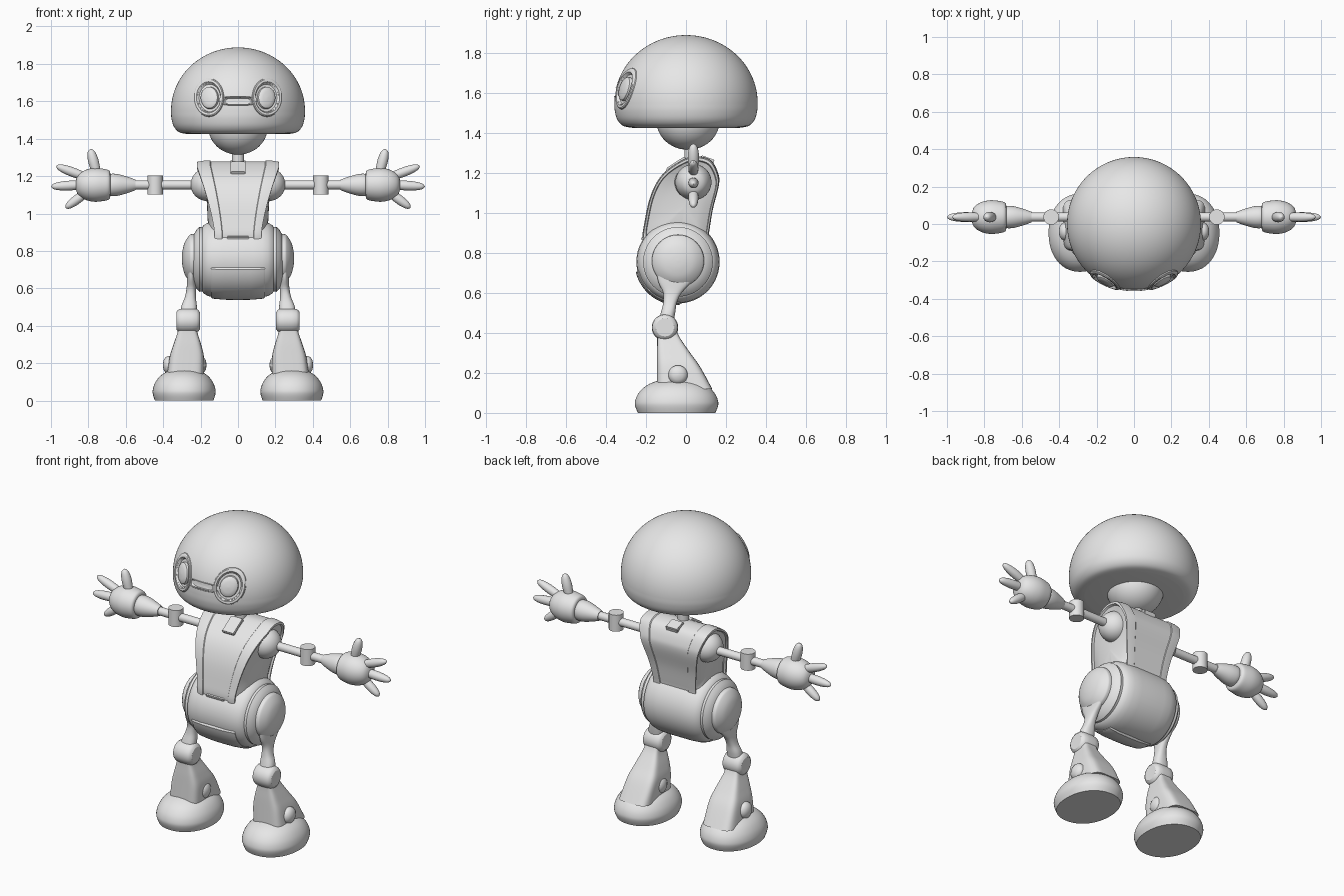
import bpy, bmesh, math
from mathutils import Vector, Matrix

if "Cube" in bpy.data.objects:
    bpy.data.objects.remove(bpy.data.objects["Cube"])

grey = bpy.data.materials.new("light grey")
grey.diffuse_color = (0.8, 0.8, 0.8, 1)
grey.use_nodes = True
grey.node_tree.nodes["Principled BSDF"].inputs["Base Color"].default_value = grey.diffuse_color


def finish(name, bm, angle=32):
    bmesh.ops.recalc_face_normals(bm, faces=bm.faces)
    me = bpy.data.meshes.new(name)
    bm.to_mesh(me)
    bm.free()
    me.shade_smooth()
    me.set_sharp_from_angle(angle=math.radians(angle))
    me.materials.append(grey)
    ob = bpy.data.objects.new(name, me)
    bpy.context.collection.objects.link(ob)
    return ob


def loft_bm(rings, cap_start=True, cap_end=True):
    bm = bmesh.new()
    rows = [[bm.verts.new(p) for p in ring] for ring in rings]
    n = len(rows[0])
    for a, b in zip(rows, rows[1:]):
        for i in range(n):
            j = (i + 1) % n
            bm.faces.new((a[i], a[j], b[j], b[i]))
    if cap_start:
        bm.faces.new(rows[0])
    if cap_end:
        bm.faces.new(rows[-1])
    return bm


def spline(pts, steps, closed=False):
    """Catmull-Rom curve through tuples of any length."""
    n, out = len(pts), []
    for i in range(n if closed else n - 1):
        idx = [i - 1, i, i + 1, i + 2]
        idx = [k % n if closed else min(max(k, 0), n - 1) for k in idx]
        p = [pts[k] for k in idx]
        for s in range(steps):
            t = s / steps
            out.append(tuple(0.5 * (2 * b + (c - a) * t + (2 * a - 5 * b + 4 * c - d) * t * t
                             + (3 * b - a - 3 * c + d) * t ** 3) for a, b, c, d in zip(*p)))
    return out if closed else out + [tuple(pts[-1])]


def lathe(name, prof, loc, axis=(0, 0, 1), seg=48):
    """Turn (distance along axis, radius) pairs around an axis."""
    m = Matrix.Translation(loc) @ Vector(axis).to_track_quat('Z', 'Y').to_matrix().to_4x4()
    rings = [[m @ Vector((r * math.cos(2 * math.pi * i / seg), r * math.sin(2 * math.pi * i / seg), t))
              for i in range(seg)] for t, r in prof]
    return finish(name, loft_bm(rings))


def oval(cx, cy, z, hx, hy, power=2.0, seg=56):
    out = []
    for i in range(seg):
        a = 2 * math.pi * i / seg
        c, s = math.cos(a), math.sin(a)
        out.append((cx + hx * math.copysign(abs(c) ** (2 / power), c),
                    cy + hy * math.copysign(abs(s) ** (2 / power), s), z))
    return out


def box(name, size, loc, tilt=0):
    bm = bmesh.new()
    m = Matrix.Translation(loc) @ Matrix.Rotation(math.radians(tilt), 4, 'X') @ Matrix.Diagonal((*size, 1))
    bmesh.ops.create_cube(bm, size=1, matrix=m)
    bmesh.ops.bevel(bm, geom=bm.edges[:], offset=0.004, segments=2, affect='EDGES')
    return finish(name, bm)


# Head shell: domed cap with openings for the eyes and the bridge slot
HR, HZ, HH = 0.358, 1.55, 0.338
prof = spline([(.27, 1.425), (.315, 1.435), (.343, 1.465), (.356, 1.51), (HR, HZ)], 5)
prof += [(max(HR * math.cos(k * math.pi / 180), .001), HZ + HH * math.sin(k * math.pi / 180))
         for k in range(1, 91)]
seg = 160
bm = loft_bm([[(r * math.cos(2 * math.pi * i / seg), r * math.sin(2 * math.pi * i / seg), z)
               for i in range(seg)] for r, z in [(.1, 1.427)] + prof])
holes = [(-.155, 1.62, .078, .1, 2, .74), (.155, 1.62, .078, .1, 2, .74), (0, 1.602, .078, .02, 4, .8)]


def in_hole(v):
    return v.co.y < 0 and any((abs((v.co.x - x) / rx) ** p + abs((v.co.z - z) / rz) ** p) ** (1 / p) < lim
                              for x, z, rx, rz, p, lim in holes)


bmesh.ops.delete(bm, geom=[f for f in bm.faces if any(in_hole(v) for v in f.verts)], context='FACES')
finish("head_shell", bm)


def on_head(x, z, depth):
    k = (z - HZ) / HH if z > HZ else 0
    y = -math.sqrt(HR * HR * (1 - k * k) - x * x)
    return Vector((x, y, z)) + depth * Vector((x, y, k * HR)).normalized()


# Eye rims with recessed lenses, and the bridge slot between them
eye = [(1.05, -.005), (1.0, .005), (.94, .008), (.82, .006), (.75, -.01), (.62, -.013),
       (.57, .0), (.5, .004), (.3, .006), (.01, .007)]
slot = [(1.3, -.003), (1.1, .003), (.85, -.014), (.01, -.015)]
for (x, z, rx, rz, p, _), rows, name in zip(holes, (eye, eye, slot), ("eye_left", "eye_right", "eye_bridge")):
    rings = [[on_head(q[0], q[1], d) for q in oval(x, z, 0, rx * s, rz * s, p)] for s, d in rows]
    finish(name, loft_bm(rings, cap_start=False))

# Neck
lathe("chin_bowl", [(1.46 - .145 * math.cos(a * math.pi / 24), max(.001, .158 * math.sin(a * math.pi / 24)))
                    for a in range(13)], (0, .01, 0))
lathe("neck", [(1.18, .032), (1.36, .032)], (0, .025, 0))
box("neck_collar_front", (.08, .11, .035), (0, -.045, 1.237), 33)
box("neck_collar_back", (.08, .07, .03), (0, .105, 1.262), -20)

# Torso: side profile widened towards the shoulders, with raised straps and rimmed sides
side = spline([(-.217, .87), (-.208, .95), (-.182, 1.07), (-.142, 1.16), (-.085, 1.222), (0, 1.273),
               (.06, 1.283), (.125, 1.262), (.16, 1.2), (.165, 1.14), (.135, 1.02), (.115, .9),
               (.1, .82), (-.05, .78), (-.19, .81)], 6, True)
CY, CZ = -.01, 1.03


def width(y, z):
    t = min(max((z - .88) / .38, 0), 1)
    return .125 + .095 * t ** 1.4 + (.015 if y > 0 else 0) * (1 - t)


# (profile scale, share of local width, inset)
cols = [(.98, 0, 0), (.98, .66, 0), (1, .68, 0), (.995, .84, 0), (.97, 1, 0), (.92, 1, 0), (.9, 1, .012)]
right = []
for s, share, inset in cols:
    right.append([(share * width(y, z) - inset, CY + s * (y - CY), CZ + s * (z - CZ)) for y, z in side])
for s in (.7, .5, .25, .01):
    right.append([(.165 + (width(y, z) - .177) * s ** 2, CY + s * (y - CY), CZ + s * (z - CZ)) for y, z in side])
left = [[(-x, y, z) for x, y, z in ring] for ring in reversed(right[1:])]
finish("torso", loft_bm(left + right), 25)

# Pelvis barrel, lower front plate and belly tab
half = [(0, .208), (.08, .208), (.13, .204), (.16, .196), (.185, .182), (.19, .173), (.2, .172),
        (.205, .174), (.222, .158), (.235, .135), (.243, .11), (.245, .05)]
lathe("pelvis", [(-t, r) for t, r in reversed(half[1:])] + half, (0, -.04, .755), (1, 0, 0), 72)
rings = []
for k in range(25):
    a = math.radians(180 + 11 + 84 * k / 24)
    drop = .012 if k in (0, 24) else 0
    section = [(-.14, .185), (-.145, .204 - drop), (-.135, .21 - drop), (-.07, .216 - drop), (0, .217 - drop)]
    section += [(-x, r) for x, r in reversed(section[:-1])]
    rings.append([(x, -.04 + r * math.cos(a), .755 + r * math.sin(a)) for x, r in section])
finish("pelvis_plate", loft_bm(rings))
box("belly_tab", (.12, .02, .014), (0, -.215, .872), 15)

ball = [(-math.cos(k * math.pi / 20), max(.01, math.sin(k * math.pi / 20))) for k in range(21)]
finger = spline([(0, .8), (.45, 1), (.75, .88), (.93, .55), (1, .03)], 4)

for sx, tag in ((-1, "left"), (1, "right")):
    ax = (sx, 0, 0)
    AY, AZ = .037, 1.153
    # Arm
    lathe("shoulder_" + tag, [(t * .088, r * .088) for t, r in ball], (sx * .165, .03, 1.155), ax)
    lathe("arm_rod_" + tag, [(.2, .024), (.58, .024)], (0, AY, AZ), ax, 32)
    lathe("elbow_" + tag, [(-.05, .041), (.05, .041)], (sx * .443, AY, AZ), (0, 0, 1), 32)
    lathe("forearm_" + tag, spline([(.548, .028), (.58, .04), (.63, .055), (.665, .06), (.685, .058)], 4)
          + [(.695, .045)], (0, AY, AZ), ax)
    lathe("palm_" + tag, spline([(.682, .05), (.688, .076), (.72, .086), (.77, .09), (.82, .078),
                                 (.857, .05), (.872, .001)], 4), (0, AY, AZ), ax)
    # Fingers: base x, z, tip x, z, radius
    for i, (bx, bz, tx, tz, r) in enumerate([(.755, 1.21, .79, 1.345, .028), (.80, 1.19, .972, 1.254, .025),
                                             (.80, 1.155, 1.0, 1.144, .026), (.80, 1.12, .922, 1.03, .025)]):
        d = Vector((sx * (tx - bx), 0, tz - bz))
        lathe(("thumb_" if i == 0 else f"finger_{i}_") + tag, [(t * d.length, q * r) for t, q in finger],
              (sx * bx, AY, bz), d, 24)
    # Hip cover
    lathe("hip_cover_" + tag, spline([(.2, .13), (.245, .13), (.262, .121), (.285, .085), (.297, .04), (.3, .001)], 4),
          (0, -.04, .76), ax)
    # Leg sections: z, x centre, x half, y centre, y half
    thigh = [(.74, .25, .02, -.04, .11), (.66, .25, .022, -.055, .085), (.6, .25, .025, -.068, .046),
             (.55, .255, .03, -.08, .034), (.5, .262, .042, -.09, .036), (.43, .267, .045, -.105, .04)]
    shin = [(.42, .267, .045, -.1, .05), (.375, .27, .05, -.087, .057), (.3, .271, .074, -.062, .083),
            (.23, .274, .092, -.037, .108), (.12, .282, .1, -.007, .138)]
    for name, secs, p in (("thigh_", thigh, 2.4), ("shin_", shin, 5)):
        finish(name + tag, loft_bm([oval(sx * x, y, z, hx, hy, p) for z, x, hx, y, hy in spline(secs, 5)]))
    lathe("knee_" + tag, [(-.063, .045), (-.056, .056), (-.045, .063), (-.02, .066), (.02, .066),
                          (.045, .063), (.056, .056), (.063, .045)], (sx * .267, -.105, .427), ax)
    lathe("ankle_pin_" + tag, [(-.117, .005), (-.113, .025), (-.103, .041), (-.09, .048), (.09, .048),
                               (.103, .041), (.113, .025), (.117, .005)], (sx * .285, -.04, .19), ax)
    # Foot
    foot = spline([(.0, .93), (.03, .99), (.055, 1), (.09, .94), (.125, .8), (.15, .6), (.165, .35), (.17, .02)], 4)
    finish("foot_" + tag, loft_bm([oval(sx * .288, -.047, z, .168 * s, .208 * s, 2.15) for z, s in foot]))
